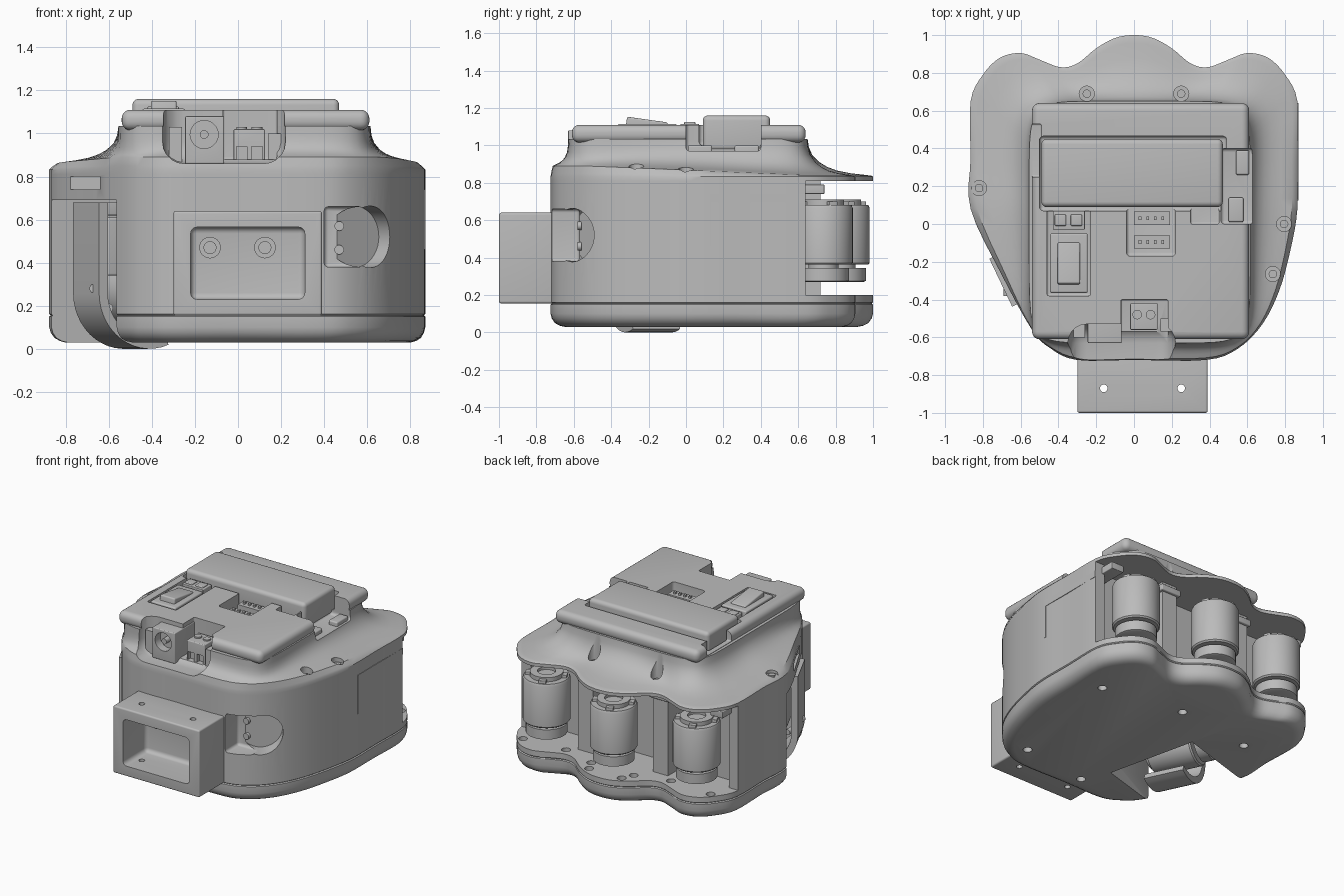
import bpy, bmesh, math
from mathutils import Matrix, Vector

if "Cube" in bpy.data.objects:
    bpy.data.objects.remove(bpy.data.objects["Cube"])

grey = bpy.data.materials.new("plain grey")
grey.use_nodes = True
grey.diffuse_color = (0.5, 0.5, 0.5, 1)
grey.node_tree.nodes["Principled BSDF"].inputs["Base Color"].default_value = (0.5, 0.5, 0.5, 1)


def make(name, bm, matrix=None):
    bmesh.ops.recalc_face_normals(bm, faces=bm.faces)
    if matrix:
        bm.transform(matrix)
    mesh = bpy.data.meshes.new(name)
    bm.to_mesh(mesh)
    bm.free()
    mesh.materials.append(grey)
    obj = bpy.data.objects.new(name, mesh)
    bpy.context.collection.objects.link(obj)
    return obj


def box(name, lo, hi, bevel=0.0, matrix=None):
    bm = bmesh.new()
    bmesh.ops.create_cube(bm, size=1)
    for v in bm.verts:
        v.co = Vector([a + (b - a) * (c + 0.5) for a, b, c in zip(lo, hi, v.co)])
    if bevel:
        bmesh.ops.bevel(bm, geom=bm.edges[:], offset=bevel, segments=5, profile=0.5, affect='EDGES')
    return make(name, bm, matrix)


def loft(name, rings, matrix=None):
    bm = bmesh.new()
    loops = [[bm.verts.new(p) for p in ring] for ring in rings]
    n = len(loops[0])
    for low, high in zip(loops, loops[1:]):
        for i in range(n):
            j = (i + 1) % n
            bm.faces.new((low[i], low[j], high[j], high[i]))
    bm.faces.new(loops[0][::-1])
    bm.faces.new(loops[-1])
    return make(name, bm, matrix)


def lathe(name, profile, matrix=None, sides=40):
    turn = [2 * math.pi * i / sides for i in range(sides)]
    return loft(name, [[(r * math.cos(a), r * math.sin(a), z) for a in turn] for r, z in profile], matrix)


def at(x, y, z=0):
    return Matrix.Translation((x, y, z))


def cut(targets, cutters):
    for obj in targets:
        bpy.context.view_layer.objects.active = obj
        for c in cutters:
            mod = obj.modifiers.new("cut", 'BOOLEAN')
            mod.operation, mod.solver, mod.object = 'DIFFERENCE', 'EXACT', c
            bpy.ops.object.modifier_apply(modifier=mod.name)
    for c in cutters:
        bpy.data.objects.remove(c)


def hole(x, y, low, high, r):
    return lathe("cutter", [(r, low), (r, high)], at(x, y), 24)


# Plan outline: bulging right side, scalloped back, slanted left side
right = [(.38, -.72), (.55, -.66), (.68, -.53), (.77, -.35), (.83, -.13), (.865, .08), (.865, .35)]
back = [(.865, .65), (.8, .79), (.71, .88), (.6, .905), (.5, .87), (.39, .83), (.3, .85), (.2, .93), (.1, .985)]
left = [(-.865, .35), (-.865, .08), (-.7, -.27), (-.54, -.56), (-.44, -.66), (-.3, -.72), (0, -.72)]
control = [Vector(p) for p in right + back + [(0, 1)] + [(-x, y) for x, y in back[::-1]] + left]
outline = []
for i in range(len(control)):
    a, b, c, d = [control[(i + k) % len(control)] for k in (-1, 0, 1, 2)]
    for t in (0, .25, .5, .75):
        outline.append(b + (c - a) * t / 2 + (a * 2 - b * 5 + c * 4 - d) * t * t / 2
                       + (b * 3 - a - c * 3 + d) * t ** 3 / 2)
middle = Vector((.03, .01))


def inset_ring(z, inset):
    return [(*(p * (1 - inset / p.length)), z) for p in outline]


def lid_ring(z, t):
    # Shoulder is thin at the back and fuller toward the front
    ring = []
    for p in outline:
        d = p - middle
        norm = (abs(d.x / .585) ** 8 + abs(d.y / .64) ** 8) ** .125
        lift = .05 * min(1, max(0, (.65 - p.y) / 1.2)) * min(1, t * 8) * (1 - t ** 4)
        ring.append((*p.lerp(middle + d / norm, t), z + lift))
    return ring


# Main shells: bottom plate, walls, flared lid and raised top
base = loft("bottom_plate", [inset_ring(z, s) for z, s in
            ((.03, .08), (.036, .052), (.05, .025), (.075, .007), (.1, 0), (.149, 0), (.155, .007))])
walls = loft("side_walls", [inset_ring(z, s) for z, s in ((.155, .007), (.161, 0), (.81, 0))])
lid = loft("flared_lid", [lid_ring(z, t) for z, t in
           ((.81, 0), (.833, 0), (.838, .03), (.842, .12), (.851, .35), (.865, .55), (.885, .7), (.91, .82),
            (.95, .93), (.99, .98), (1.035, 1))])
top = box("raised_top", (-.54, -.61, 1.015), (.61, .64, 1.11), .04)

# Side cavity for the slanted motor
cavity = [(-1, .05), (-.27, .27), (-.12, -.38), (-.53, -.5), (-.9, -.75)]
plate_cut, wall_cut = [loft("cutter", [[(x, y, z) for x, y in cavity] for z in (-.2, .69)]) for k in range(2)]
facing = Matrix.Rotation(math.pi / 2, 4, 'X')
window_turn = at(.6, -.59, .52) @ Matrix.Rotation(math.radians(37), 4, 'Z') @ facing
cut([walls], [
    wall_cut,
    box("cutter", (-1.2, .64, .2), (1.2, 1.2, .9)),
    box("cutter", (-.79, .54, .2), (.79, 1.1, .9)),
    box("cutter", (-.78, -.5, .74), (-.64, -.12, .8)),
    lathe("cutter", [(.143, -.1), (.143, .4)], window_turn),
    box("cutter", (.4, -.9, .38), (.58, -.57, .66), .02),
])
cut([base], [plate_cut] + [hole(x, y, -.1, .08, .03) for x, y in
                           ((.635, .435), (.03, .53), (-.56, .45), (.49, -.5), (-.025, -.57))])
cut([base, walls], [hole(x * s, y, .1, .21, .03) for s in (-1, 1)
                    for x, y in ((.17, .84), (.13, .92), (.42, .77), (.75, .79))])

# Lid openings: socket notch, terminal pit, switch, connectors, battery bay, screws
cut([lid, top], [
    box("cutter", (-.35, -.95, .86), (.22, -.53, 1.4), .1),
    box("cutter", (-.07, -.8, .88), (.18, -.4, 1.4), .01),
    box("cutter", (-.46, -.38, 1.05), (-.23, .075, 1.4), .01),
    box("cutter", (-.04, -.17, 1.0), (.22, .2, 1.4), .02),
    box("cutter", (.3, .0, 1.0), (.45, .2, 1.4), .01),
    box("cutter", (-.5, .07, 1.0), (.49, .465, 1.4), .02),
    box("cutter", (.46, .0, .97), (.9, .4, 1.4), .02),
    box("cutter", (-.7, .25, 1.04), (-.49, .53, 1.4), .01),
])
screws = ((-.25, .69), (.25, .69), (.795, 0), (.735, -.265), (-.82, .19))
cut([lid], [hole(x, y, .845, 1.2, .04) for x, y in screws])
for i, (x, y) in enumerate(screws):
    lathe(f"lid_screw_{i + 1}", [(.022, .835), (.022, .855)], at(x, y), 20)

# Battery and its side clips
box("battery_pack", (-.49, .09, .97), (.47, .45, 1.16), .028)
box("battery_clip_front", (.5, .01, .9), (.58, .14, 1.0), .01)
box("battery_clip_back", (.54, .26, .9), (.61, .39, 1.0), .01)

# Switch, pin header and connectors
box("switch_frame", (-.445, -.365, 1.03), (-.245, -.05, 1.115), .01)
box("rocker_switch", (-.06, -.11, -.03), (.06, .11, .03), .01,
    at(-.345, -.21, 1.108) @ Matrix.Rotation(-.14, 4, 'X'))
box("pin_header", (-.43, -.03, 1.03), (-.26, .07, 1.115), .005)
for x in (-.39, -.305):
    box("header_socket", (x - .03, -.01, 1.08), (x + .03, .05, 1.125), .006)
for y in (.03, -.095):
    box("plug_connector", (0, y - .035, .98), (.19, y + .035, 1.07))
    for k in range(4):
        box("connector_pin", (.025 + .04 * k, y - .01, 1.06), (.04 + .04 * k, y + .01, 1.085))

# Power socket and screw terminal in the front notch
socket = box("power_socket", (-.245, -.63, .86), (-.065, -.4, 1.08), .006)
cut([socket], [lathe("cutter", [(.065, 0), (.065, .3)], at(-.157, -.57, .995) @ facing)])
lathe("socket_pin", [(.02, 0), (.02, .07)], at(-.157, -.55, .995) @ facing, 20)
box("socket_rail", (-.32, -.6, .86), (-.26, -.5, 1.03))
terminal = box("screw_terminal", (-.02, -.56, .86), (.125, -.42, 1.02), .006)
cut([terminal], [box("cutter", (x - .025, -.7, .88), (x + .025, -.53, .94)) for x in (.017, .088)])
for x in (.017, .088):
    lathe("terminal_screw", [(.025, 1.01), (.025, 1.03)], at(x, -.48), 20)
box("terminal_block", (.14, -.57, .86), (.2, -.5, 1.0))

# Mounting tube at the front
tube = box("mounting_tube", (-.3, -1, .155), (.39, -.69, .64), .012)
cut([tube], [box("cutter", (-.22, -1.2, .23), (.31, -.735, .565), .03)]
    + [hole(x, -.87, 0, .9, .02) for x in (-.16, .25)])
for x in (-.13, .125):
    lathe("tube_screw", [(.05, 0), (.05, .02), (.03, .02), (.03, .035)], at(x, -.73, .47) @ facing, 24)
for z in (.46, .57):
    lathe("window_screw", [(.022, 0), (.022, .02)], at(.47, -.56, z) @ facing, 20)

# Motors: three upright at the back, one lying along the slanted side
motor = [(.125, .27), (.137, .275), (.137, .345), (.08, .345), (.08, .362), (.148, .362), (.157, .372),
         (.157, .665), (.15, .68), (.11, .68), (.11, .71), (.06, .71), (.06, .69)]
for label, x, y in (("left", .6, .735), ("middle", 0, .825), ("right", -.6, .735)):
    lathe(f"{label}_motor", motor, at(x, y))
    for k in range(4):
        turn = at(x, y) @ Matrix.Rotation(math.pi / 2 * k + .4, 4, 'Z')
        box(f"{label}_motor_tab", (.1, -.025, .66), (.14, .025, .7), .004, turn)
thumb = at(-.475, -.19, .26) @ Matrix.Rotation(math.radians(25.5), 4, 'Z')
lathe("slanted_motor", motor, thumb @ facing @ at(0, 0, -.56))

# Curved bracket around the slanted motor
sweep = [math.radians(a) for a in range(180, 296, 8)]
profile = [(-.26, .42)] + [(.26 * math.cos(a), .26 * math.sin(a)) for a in sweep]
profile += [(.215 * math.cos(a), .215 * math.sin(a)) for a in sweep[::-1]] + [(-.215, .42)]
loft("slanted_bracket", [[(u, v, w) for u, v in profile] for w in (-.13, .15)], thumb @ facing)
box("bracket_housing", (-.2, -.12, .08), (.05, .2, .35), .01, thumb)
box("bracket_foot", (-.215, -.13, .36), (.0, .1, .42), .005, thumb)
lathe("bracket_knob", [(.03, 0), (.03, .06)], at(-.61, -.3, .65) @ facing, 20)
for x, z in ((-.6, .19), (-.67, .28)):
    lathe("bracket_screw", [(.02, 0), (.02, .08)], at(x, -.3, z) @ facing, 20)

# Pillars and wiring ledges between the back motors, cover strip on the left side
for s in (-1, 1):
    box("back_pillar", (s * .3 - .06, .5, .15), (s * .3 + .06, .72, .82))
    box("pillar_ledge", (s * .3 - .08, .5, .74), (s * .3 + .08, .74, .785), .008)
    box("corner_ledge", (s * .76 - .05, .53, .74), (s * .76 + .05, .74, .79), .005)
box("side_cover_strip", (.85, .13, .695), (.87, .64, .74))
box("side_cover_edge", (.85, .125, .46), (.87, .135, .74))

# Smooth shading with sharp edges kept
bpy.ops.object.select_all(action='DESELECT')
for obj in bpy.context.scene.objects:
    if obj.type == 'MESH':
        obj.select_set(True)
        bpy.context.view_layer.objects.active = obj
bpy.ops.object.shade_smooth_by_angle(angle=math.radians(32))
